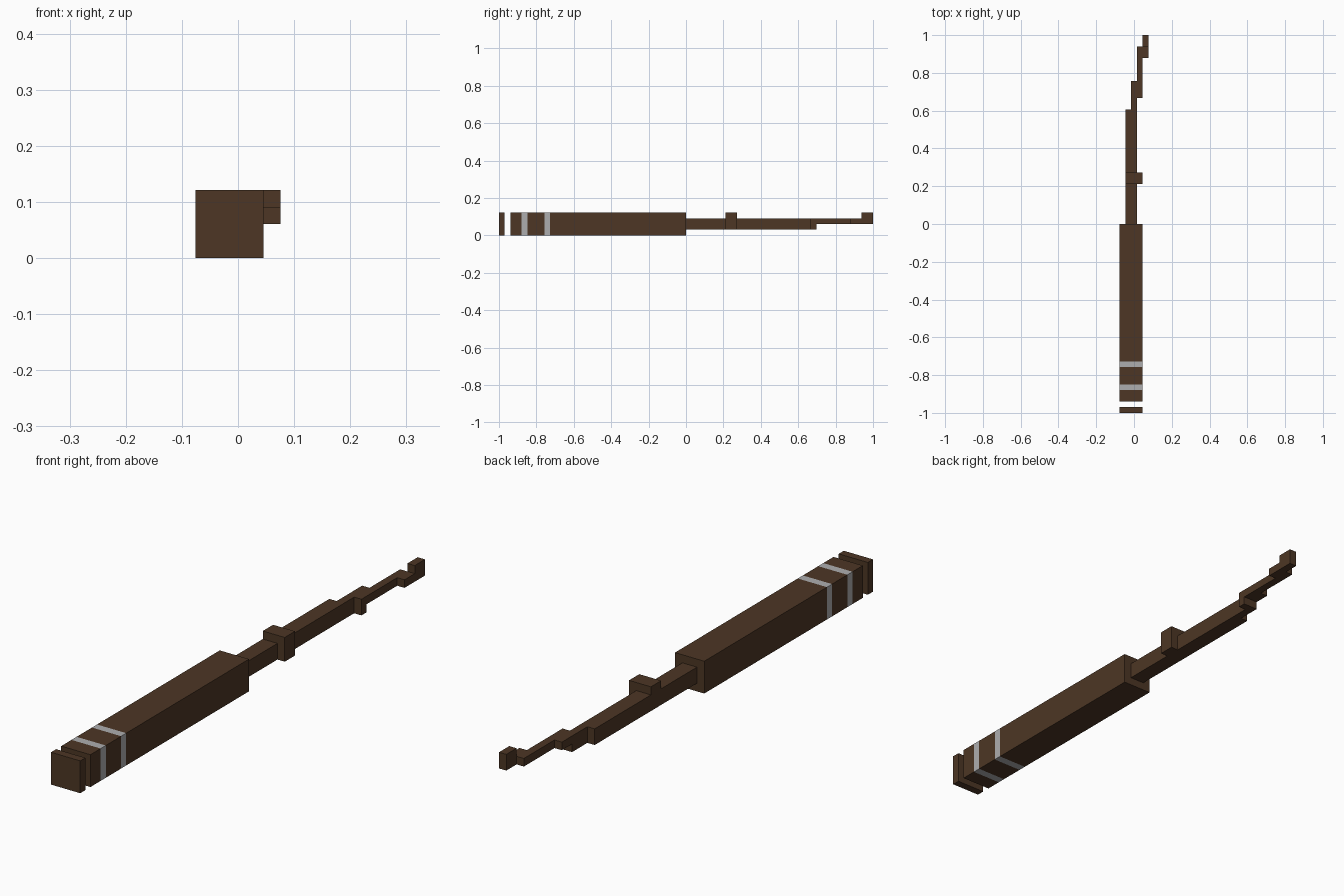
import bpy, bmesh
from mathutils import Vector

U = 1 / 33                      # one block of the grid the model is built on
ORIGIN = Vector((-2.5, 0, 0))   # grid corner that centres the model

if "Cube" in bpy.data.objects:
    bpy.data.objects.remove(bpy.data.objects["Cube"], do_unlink=True)


def material(name, rgb):
    mat = bpy.data.materials.new(name)
    mat.use_nodes = True
    mat.diffuse_color = (*rgb, 1)
    mat.node_tree.nodes["Principled BSDF"].inputs["Base Color"].default_value = (*rgb, 1)
    return mat


wood = material("dark brown wood", (0.074, 0.037, 0.018))
silver = material("silver grey", (0.42, 0.42, 0.43))


def block(name, low, high, bands=()):
    """Box between two grid corners; bands are (start, end) stripes along y."""
    a, b = ((Vector(c) + ORIGIN) * U for c in (low, high))
    bm = bmesh.new()
    bmesh.ops.create_cube(bm, size=1)
    for v in bm.verts:
        v.co = Vector((b[i] if v.co[i] > 0 else a[i]) for i in range(3))
    for cut in [y for band in bands for y in band]:
        bmesh.ops.bisect_plane(bm, geom=bm.verts[:] + bm.edges[:] + bm.faces[:],
                               plane_co=(0, cut * U, 0), plane_no=(0, 1, 0))
    for f in bm.faces:
        y = f.calc_center_median().y / U
        f.material_index = int(any(s < y < e for s, e in bands))
    mesh = bpy.data.meshes.new(name)
    bm.to_mesh(mesh)
    bm.free()
    mesh.materials.append(wood)
    if bands:
        mesh.materials.append(silver)
    obj = bpy.data.objects.new(name, mesh)
    bpy.context.collection.objects.link(obj)
    return obj


# Grip with two inlaid silver rings, and the loose end cap
block("end_cap", (0, -33, 0), (4, -32, 4))
block("handle", (0, -31, 0), (4, 0, 4), bands=((-29, -28), (-25, -24)))

# Straight shaft with a knot wrapping its top and left side
block("shaft", (1, 0, 1), (3, 20, 3))
block("knot_top", (1, 7, 3), (3, 9, 4))
block("knot_side", (3, 7, 1), (4, 9, 4))

# Stepped, crooked end of the shaft
block("bend_lower", (2, 20, 1), (3, 23, 2))
block("bend_upper", (2, 20, 2), (3, 25, 3))
block("twig_lower", (3, 22, 1), (4, 23, 2))
block("twig_upper", (3, 22, 2), (4, 31, 3))
block("tip_base", (4, 29, 2), (5, 31, 3))
block("tip", (4, 31, 2), (5, 33, 4))
